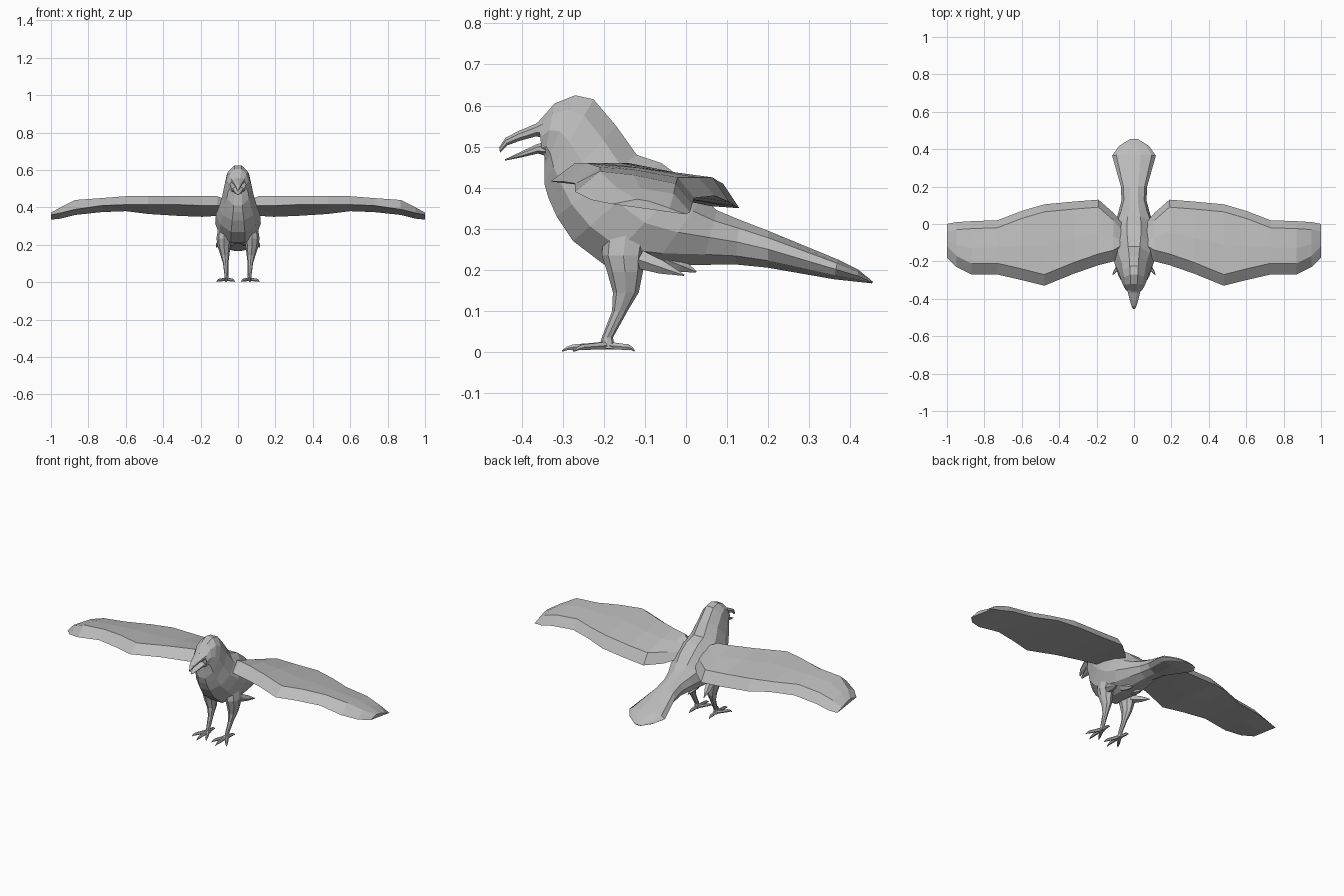
import bpy, bmesh, math
from mathutils import Vector

if "Cube" in bpy.data.objects:
    bpy.data.objects.remove(bpy.data.objects["Cube"])

grey = bpy.data.materials.new("plumage grey")
grey.diffuse_color = (0.5, 0.5, 0.5, 1)
grey.use_nodes = True
grey.node_tree.nodes["Principled BSDF"].inputs["Base Color"].default_value = grey.diffuse_color


def loft(name, rings, mirror=False):
    """Skin a list of equal point rings, cap the ends, optionally mirror in x."""
    bm = bmesh.new()
    rows = [[bm.verts.new(p) for p in ring] for ring in rings]
    n = len(rows[0])
    for a, b in zip(rows, rows[1:]):
        for i in range(n):
            j = (i + 1) % n
            bm.faces.new((a[i], a[j], b[j], b[i]))
    bm.faces.new(rows[0][::-1])
    bm.faces.new(rows[-1])
    bmesh.ops.recalc_face_normals(bm, faces=bm.faces)
    me = bpy.data.meshes.new(name)
    bm.to_mesh(me)
    bm.free()
    me.materials.append(grey)
    ob = bpy.data.objects.new(name, me)
    bpy.context.collection.objects.link(ob)
    if mirror:
        m = ob.modifiers.new("mirror", 'MIRROR')
        m.use_mirror_merge = False
    return ob


def side_ring(top, bottom, hw, n=10, x=0):
    """Ring spanning two points of the side profile with a given half width."""
    step = 2 * math.pi / n
    ring = []
    for i in range(n):
        t = (i + 0.5) * step
        k = 0.5 + 0.5 * math.cos(t) / math.cos(step / 2)
        y = bottom[0] + (top[0] - bottom[0]) * k
        z = bottom[1] + (top[1] - bottom[1]) * k
        ring.append((x + hw * math.sin(t), y, z))
    return ring


def limb(name, stations, n=6):
    """Tapered limb through stations of (centre, radius)."""
    pts = [Vector(c) for c, r in stations]
    rings = []
    for i, (c, r) in enumerate(stations):
        d = (pts[min(i + 1, len(pts) - 1)] - pts[max(i - 1, 0)]).normalized()
        u = d.cross(Vector((0, 0, 1))).normalized()
        v = u.cross(d)
        rings.append([pts[i] + r * (u * math.cos(2 * math.pi * k / n)
                                    + v * math.sin(2 * math.pi * k / n))
                      for k in range(n)])
    return loft(name, rings, mirror=True)


# Head, neck, body and fanned tail: (top y, z), (bottom y, z), half width
body = [((-.36, .56), (-.35, .485), .042), ((-.32, .605), (-.345, .475), .056),
        ((-.27, .625), (-.345, .45), .066), ((-.225, .615), (-.345, .41), .074),
        ((-.17, .55), (-.335, .375), .084), ((-.12, .48), (-.315, .33), .102),
        ((-.06, .46), (-.275, .27), .118), ((0, .415), (-.2, .213), .122),
        ((.04, .375), (-.08, .208), .11), ((.075, .345), (.04, .212), .085),
        ((.13, .322), (.12, .213), .067), ((.2, .295), (.2, .205), .07),
        ((.37, .225), (.36, .177), .117), ((.42, .2), (.415, .171), .08),
        ((.455, .171), (.453, .167), .02)]
loft("body_and_tail", [side_ring(*r) for r in body])

# Open beak
loft("upper_beak", [side_ring(*r, n=8) for r in [
    ((-.34, .575), (-.34, .52), .044), ((-.365, .556), (-.365, .525), .036),
    ((-.41, .537), (-.405, .514), .024), ((-.44, .521), (-.435, .503), .014),
    ((-.455, .498), (-.453, .485), .005)]])
loft("lower_beak", [side_ring(*r, n=8) for r in [
    ((-.335, .515), (-.335, .475), .042), ((-.365, .505), (-.36, .483), .03),
    ((-.405, .486), (-.4, .474), .019), ((-.441, .469), (-.44, .466), .005)]])

# Wings: x, front y, rear y, front z, rear z, top front z, top rear z
wing = [(.06, -.17, .0, .40, .37, .44, .40), (.11, -.2, .06, .41, .355, .46, .41),
        (.19, -.22, .13, .41, .35, .46, .41), (.32, -.265, .12, .415, .355, .46, .415),
        (.48, -.33, .105, .415, .365, .46, .425), (.6, -.3, .07, .415, .38, .46, .425),
        (.73, -.27, .02, .41, .375, .45, .425), (.87, -.27, .015, .39, .36, .44, .41),
        (.95, -.23, .01, .37, .34, .40, .385), (1.0, -.18, 0, .36, .335, .372, .35)]
loft("wings", [[(x, f, zf), (x, f + .06, tf), (x, (f + r) / 2, (tf + tr) / 2 + .006),
                (x, r - .04, tr), (x, r, zr), (x, (f + r) / 2, (zf + zr) / 2)]
               for x, f, r, zf, zr, tf, tr in wing], mirror=True)

# Legs: z, front y, rear y, centre x, half width
leg = [(.30, -.2, -.09, .07, .035), (.235, -.205, -.1, .075, .04),
       (.195, -.192, -.105, .075, .035), (.145, -.178, -.115, .07, .024),
       (.10, -.18, -.142, .066, .014), (.035, -.205, -.178, .062, .01),
       (.008, -.212, -.172, .062, .013)]
loft("legs", [[(x + w * math.sin(k * math.pi / 4),
                (f + r) / 2 + (r - f) / 2 * math.cos(k * math.pi / 4), z)
               for k in range(8)] for z, f, r, x, w in leg], mirror=True)

# Toes with claws: tip x, tip y
for name, tx, ty in [("inner_toe", .018, -.275), ("middle_toe", .062, -.302),
                     ("outer_toe", .114, -.272), ("rear_toe", .066, -.125)]:
    a, b = Vector((.062, -.192, .016)), Vector((tx, ty, .002))
    limb(name, [(a, .011), (a.lerp(b, .4) + Vector((0, 0, .003)), .009),
                (a.lerp(b, .75) + Vector((0, 0, .006)), .008),
                (a.lerp(b, .88) + Vector((0, 0, .005)), .005), (b, .0015)])

# Pointed feather tufts behind the thighs
for name, base, tip in [("thigh_tuft", (.085, -.11, .225), (.115, -.005, .187)),
                        ("rump_tuft", (.035, -.05, .225), (.03, .025, .195))]:
    a, b = Vector(base), Vector(tip)
    limb(name, [(a, .024), (a.lerp(b, .5), .017), (b, .002)], n=5)
